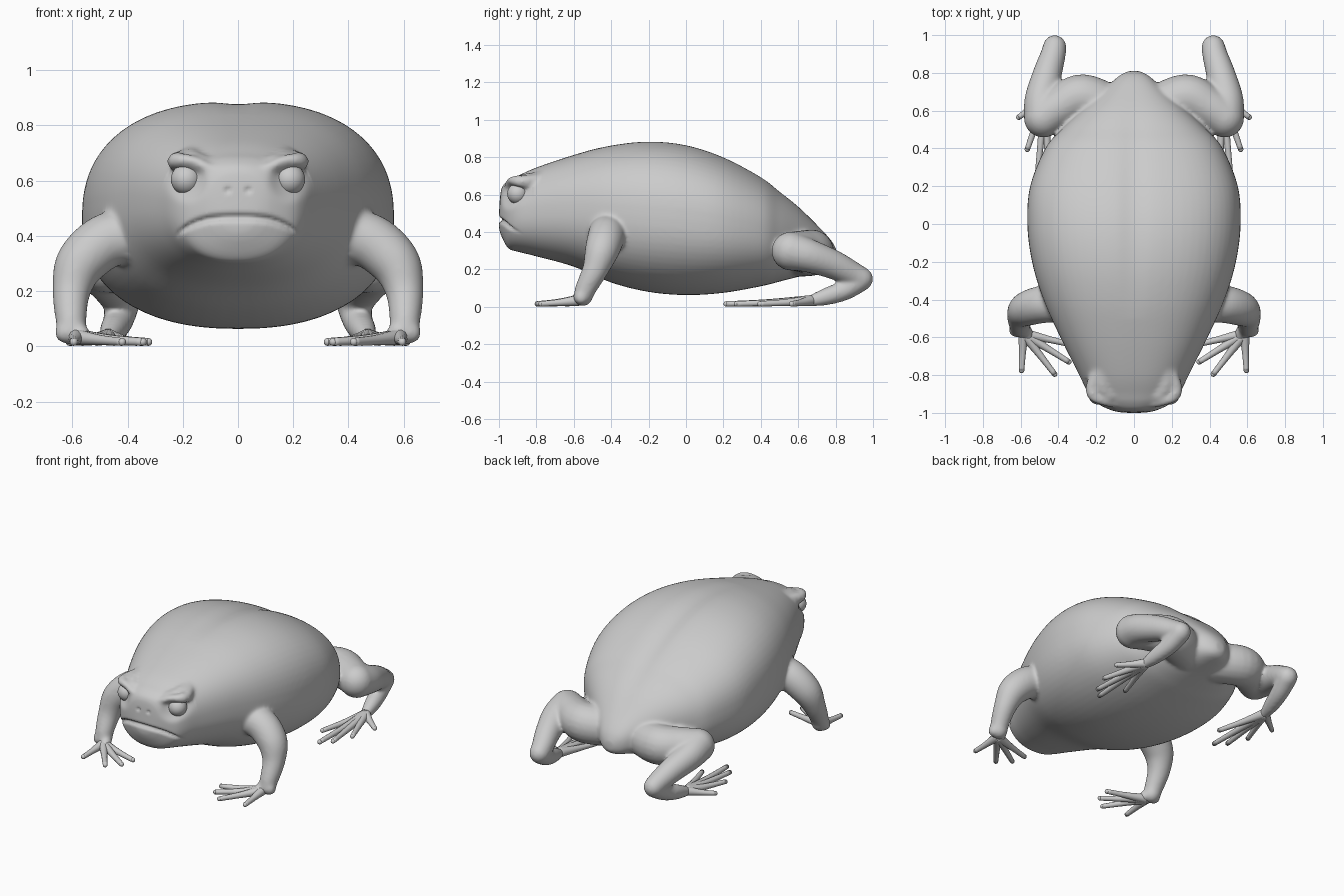
import bpy, bmesh, math
from mathutils import Vector, Matrix

if "Cube" in bpy.data.objects:
    bpy.data.objects.remove(bpy.data.objects["Cube"])


def spline(pts, steps):
    """Catmull-Rom through tuples of any length."""
    out = []
    n = len(pts)
    for i in range(n - 1):
        a, b, c, d = pts[max(i - 1, 0)], pts[i], pts[i + 1], pts[min(i + 2, n - 1)]
        for k in range(steps):
            t = k / steps
            out.append([0.5 * (2 * q + (r - p) * t + (2 * p - 5 * q + 4 * r - s) * t * t
                               + (3 * q - p - 3 * r + s) * t ** 3) for p, q, r, s in zip(a, b, c, d)])
    out.append(list(pts[-1]))
    return out


def skin(bm, rings):
    loops = [[bm.verts.new(p) for p in r] for r in rings]
    n = len(loops[0])
    for a, b in zip(loops, loops[1:]):
        for i in range(n):
            bm.faces.new((a[i], a[(i + 1) % n], b[(i + 1) % n], b[i]))
    bm.faces.new(loops[0][::-1])
    bm.faces.new(loops[-1])


def tube(bm, pts, side, seg=20, steps=6):
    """Round limb through (x, y, z, radius) points with ball ends."""
    path = spline([(p[0] * side, *p[1:]) for p in pts], steps)
    cen = [Vector(p[:3]) for p in path]
    rings, u, prev = [], None, None
    for i, p in enumerate(path):
        t = (cen[min(i + 1, len(cen) - 1)] - cen[max(i - 1, 0)]).normalized()
        u = t.orthogonal().normalized() if u is None else prev.rotation_difference(t) @ u
        v, prev = t.cross(u), t
        rings.append([cen[i] + p[3] * (u * math.cos(a) + v * math.sin(a))
                      for a in (2 * math.pi * k / seg for k in range(seg))])
    skin(bm, rings)
    for i in (0, -1):
        bmesh.ops.create_uvsphere(bm, u_segments=seg, v_segments=seg // 2, radius=path[i][3],
                                  matrix=Matrix.Translation(cen[i]))


def make(name, bm):
    bmesh.ops.recalc_face_normals(bm, faces=bm.faces)
    me = bpy.data.meshes.new(name)
    bm.to_mesh(me)
    bm.free()
    me.shade_smooth()
    ob = bpy.data.objects.new(name, me)
    bpy.context.collection.objects.link(ob)
    return ob


# Torso and head: y, half width, bottom z, top z
sections = [(-1.0, .05, .42, .50), (-.988, .115, .38, .63), (-.95, .195, .312, .675), (-.9, .24, .295, .70),
            (-.8, .29, .27, .745), (-.6, .39, .215, .812), (-.4, .48, .13, .865), (-.2, .54, .08, .887),
            (0, .565, .063, .868), (.2, .55, .075, .803), (.4, .47, .11, .697), (.5, .385, .135, .62),
            (.6, .28, .16, .54), (.7, .17, .18, .44), (.78, .085, .20, .35), (.81, .03, .23, .29)]
bm = bmesh.new()
rings = []
for y, w, lo, hi in spline(sections, 5):
    ring = []
    for k in range(64):
        a = 2 * math.pi * k / 64
        c, s = math.cos(a), math.sin(a)
        e = .82 if s > 0 else .87
        ring.append((w * math.copysign(abs(c) ** e, c), y,
                     (lo + hi) / 2 + (hi - lo) / 2 * math.copysign(abs(s) ** e, s)))
    rings.append(ring)
skin(bm, rings)

arm = [(.38, -.42, .40, .10), (.48, -.425, .38, .10), (.57, -.45, .30, .092), (.603, -.485, .2, .07),
       (.605, -.535, .1, .057), (.60, -.55, .055, .052)]
wrist = [(.625, -.56, .05, .04), (.57, -.57, .045, .035), (.56, -.61, .03, .026)]
thigh = [(.10, .60, .28, .12), (.27, .67, .29, .124), (.39, .62, .297, .112), (.48, .56, .298, .104)]
shank = [(.48, .56, .298, .104), (.49, .66, .272, .09), (.46, .79, .225, .078), (.43, .89, .175, .068),
         (.42, .938, .15, .063)]
tarsus = [(.42, .935, .145, .062), (.435, .85, .09, .055), (.455, .75, .055, .047), (.47, .66, .03, .03)]
brow = [(.095, -.955, .64, .018), (.155, -.94, .66, .028), (.212, -.91, .671, .032),
        (.222, -.86, .67, .034), (.19, -.77, .685, .03)]
lid = [(.13, -.91, .66, .035), (.165, -.86, .665, .047), (.17, -.76, .68, .047)]
for side in (-1, 1):
    for part in (arm, wrist, thigh, shank, tarsus, brow, lid):
        tube(bm, part, side)

# Fuse the parts into one skin
body = make("body", bm)
rm = body.modifiers.new("fuse", 'REMESH')
rm.mode, rm.voxel_size = 'VOXEL', .0095
sm = body.modifiers.new("soften", 'SMOOTH')
sm.factor, sm.iterations = .5, 16
bpy.context.view_layer.update()
fused = bpy.data.meshes.new_from_object(body.evaluated_get(bpy.context.evaluated_depsgraph_get()))
body.modifiers.clear()
body.data = fused

# Sculpt mouth crease, nostrils, eye sockets and the back furrow
for v in fused.vertices:
    x, y, z = v.co
    ax = abs(x)
    if y < -.82:
        if ax < .23:
            d = z - (.467 - .045 * (ax / .2) ** 3)
            fade = min(1, (.23 - ax) / .04)
            v.co.y += fade * .02 * math.exp(-(d / .011) ** 2)
        v.co.y += .014 * math.exp(-((ax - .037) ** 2 + (z - .565) ** 2) / .0085 ** 2)
        r = math.hypot(ax - .187, z - .6)
        v.co.y += .022 * math.exp(-(r / .062) ** 4)
    if z > .35 and -.5 < y < .75 and ax < .3:
        v.co.z -= .014 * math.exp(-(x / .07) ** 2) * math.sin(math.pi * (y + .5) / 1.25)
fused.shade_smooth()

# Eyes
bm = bmesh.new()
for side in (-1, 1):
    bmesh.ops.create_uvsphere(bm, u_segments=32, v_segments=20, radius=.056,
                              matrix=Matrix.Translation((.187 * side, -.9, .605)))
make("eyes", bm)


# Fingers and toes
def digits(name, base, tips):
    b = bmesh.new()
    for side in (-1, 1):
        for tx, ty in tips:
            mx, my = base[0] * .5 + tx * .5, base[1] * .5 + ty * .5
            tube(b, [(*base, .034, .03), (mx, my, .023, .019), (tx, ty, .016, .0145)], side, 12, 5)
    make(name, b)


digits("fingers", (.585, -.58), [(.595, -.775), (.42, -.795), (.345, -.73), (.325, -.64)])
digits("toes", (.47, .67), [(.61, .565), (.565, .395), (.51, .27), (.45, .215), (.37, .36)])
